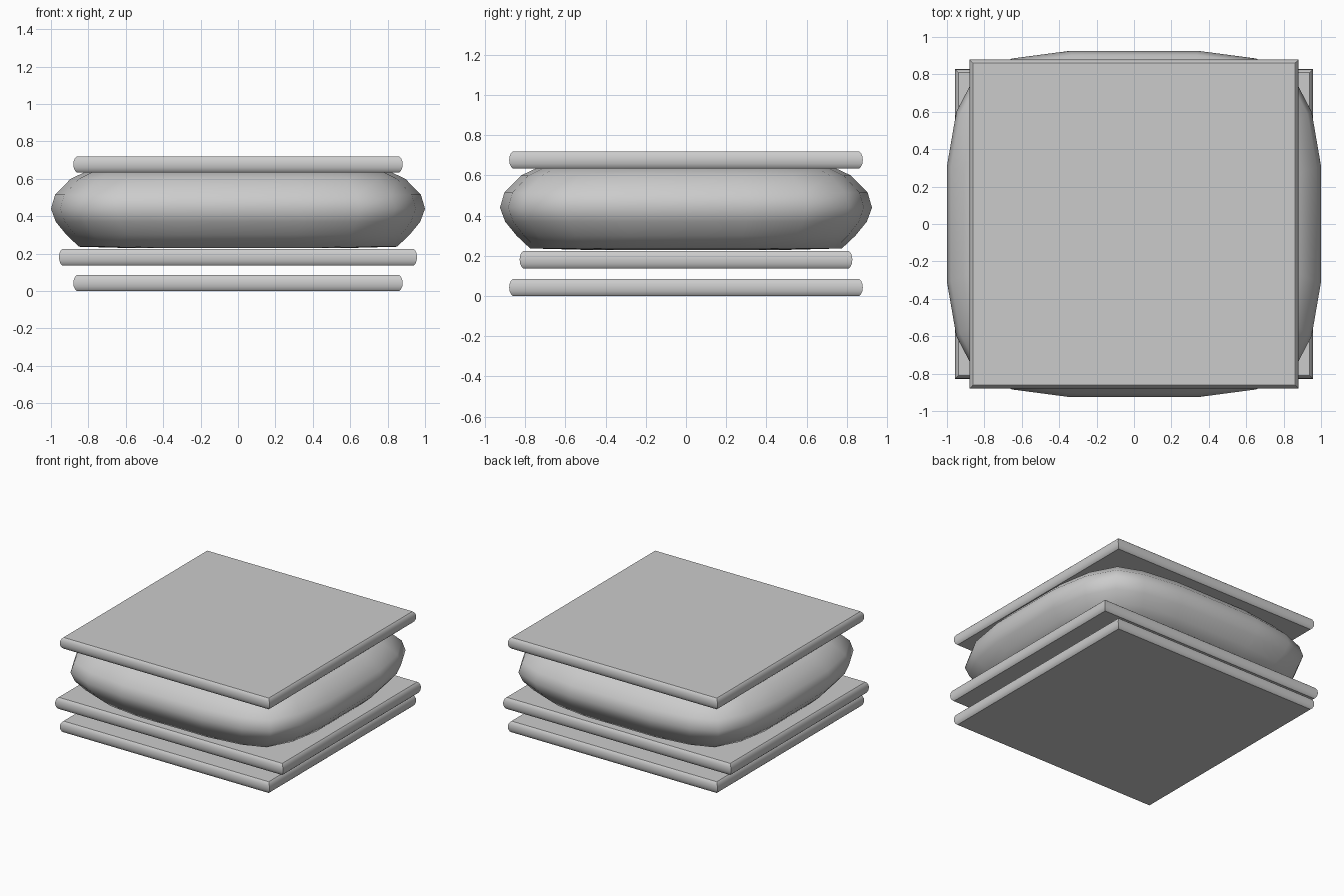
import bpy, bmesh, math

if "Cube" in bpy.data.objects:
    bpy.data.objects.remove(bpy.data.objects["Cube"])


def loft(name, outline, rings, angle):
    """Stack scaled copies of an outline; rings are (z, inset)."""
    mx = max(p[0] for p in outline)
    my = max(p[1] for p in outline)
    bm = bmesh.new()
    loops = []
    for z, inset in rings:
        sx, sy = (mx - inset) / mx, (my - inset) / my
        loops.append([bm.verts.new((x * sx, y * sy, z)) for x, y in outline])
    n = len(outline)
    for a, b in zip(loops, loops[1:]):
        for i in range(n):
            j = (i + 1) % n
            bm.faces.new((a[i], a[j], b[j], b[i]))
    bm.faces.new(loops[0][::-1])
    bm.faces.new(loops[-1])
    bmesh.ops.recalc_face_normals(bm, faces=bm.faces)
    mesh = bpy.data.meshes.new(name)
    bm.to_mesh(mesh)
    bm.free()
    obj = bpy.data.objects.new(name, mesh)
    bpy.context.collection.objects.link(obj)
    bpy.ops.object.select_all(action='DESELECT')
    obj.select_set(True)
    bpy.context.view_layer.objects.active = obj
    bpy.ops.object.shade_smooth_by_angle(angle=math.radians(angle))
    return obj


def mirrored(quarter):
    """Turn a first-quadrant outline into a full closed one."""
    half = quarter + [(-x, y) for x, y in reversed(quarter)]
    return half + [(-x, -y) for x, y in half]


# Thin slabs with rounded rims and mitred corners
EDGE = [(0, 0.018), (0.1, 0.009), (0.28, 0.002), (0.5, 0),
        (0.72, 0.002), (0.9, 0.009), (1, 0.018)]
for name, hx, hy, z0, z1 in [("base_slab", 0.88, 0.88, 0.0, 0.085),
                             ("middle_slab", 0.957, 0.828, 0.137, 0.225),
                             ("top_slab", 0.88, 0.88, 0.635, 0.72)]:
    loft(name, mirrored([(hx, hy)]),
         [(z0 + t * (z1 - z0), inset) for t, inset in EDGE], 40)

# Plump cushion bulging between the slabs
quarter = [(1.0, 0.31), (0.95, 0.6), (0.84, 0.81), (0.65, 0.885), (0.34, 0.926)]
loft("cushion", mirrored(quarter),
     [(0.229, 0.45), (0.237, 0.15), (0.30, 0.083), (0.37, 0.026), (0.44, 0),
      (0.515, 0.022), (0.60, 0.105), (0.64, 0.19), (0.65, 0.45)], 60)
